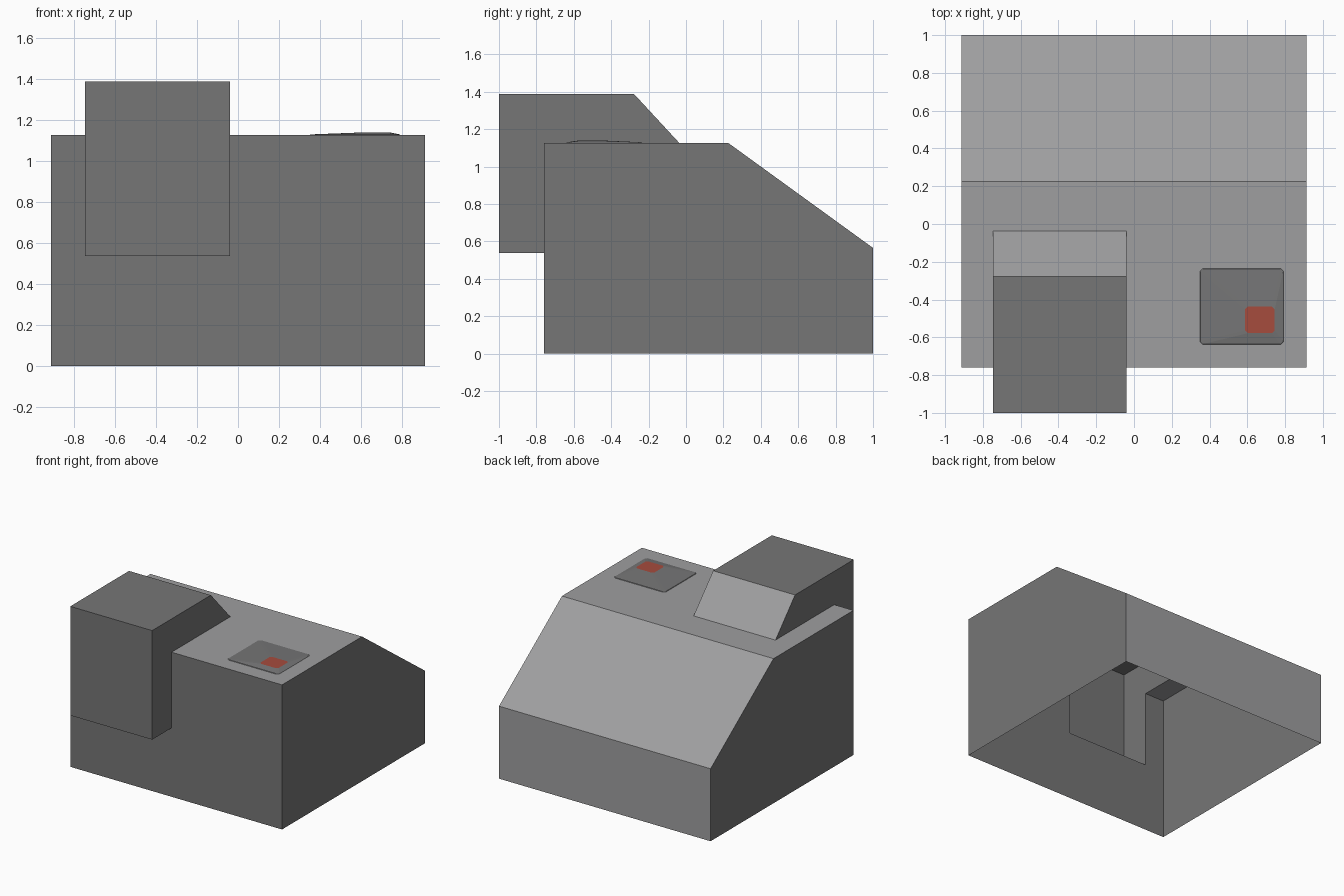
import bpy, bmesh

if "Cube" in bpy.data.objects:
    bpy.data.objects.remove(bpy.data.objects["Cube"])


def material(name, rgb):
    m = bpy.data.materials.new(name)
    m.diffuse_color = (*rgb, 1)
    m.use_nodes = True
    m.node_tree.nodes["Principled BSDF"].inputs["Base Color"].default_value = m.diffuse_color
    return m


dark = material("dark grey", (0.18, 0.18, 0.182))
light = material("light grey", (0.345, 0.345, 0.352))
red = material("red", (0.38, 0.072, 0.048))


def finish(name, bm, mats):
    bmesh.ops.recalc_face_normals(bm, faces=bm.faces)
    me = bpy.data.meshes.new(name)
    bm.to_mesh(me)
    bm.free()
    for m in mats:
        me.materials.append(m)
    ob = bpy.data.objects.new(name, me)
    bpy.context.collection.objects.link(ob)
    return ob


def prism(name, profile, x0, x1):
    """Side profile of (y, z) points extruded along x."""
    bm = bmesh.new()
    face = bm.faces.new([bm.verts.new((x0, y, z)) for y, z in profile])
    ext = bmesh.ops.extrude_face_region(bm, geom=[face])
    verts = [g for g in ext["geom"] if isinstance(g, bmesh.types.BMVert)]
    bmesh.ops.translate(bm, verts=verts, vec=(x1 - x0, 0, 0))
    return finish(name, bm, [dark, light])


ROOF = 1.127

# Main housing and the overhanging box, joined into one shell
housing = prism("housing", [(-0.76, 0), (1, 0), (1, 0.565), (0.225, ROOF), (-0.76, ROOF)],
                -0.912, 0.912)
box = prism("box", [(-1, 0.537), (0.056, 0.537), (0.056, 1.027), (-0.277, 1.387), (-1, 1.387)],
            -0.746, -0.04)
mod = housing.modifiers.new("join", 'BOOLEAN')
mod.operation = 'UNION'
mod.solver = 'EXACT'
mod.object = box
bpy.context.view_layer.objects.active = housing
housing.select_set(True)
bpy.ops.object.modifier_apply(modifier=mod.name)
bpy.data.objects.remove(box)

# Open underside; roof, slopes and back are the lighter grey
bm = bmesh.new()
bm.from_mesh(housing.data)
bmesh.ops.delete(bm, geom=[f for f in bm.faces if all(v.co.z < 0.001 for v in f.verts)],
                 context='FACES')
for f in bm.faces:
    on_roof = f.normal.z > 0.9 and abs(f.calc_center_median().z - ROOF) < 0.01
    f.material_index = int(f.normal.y > 0.3 or on_roof)
bm.to_mesh(housing.data)
bm.free()


# Low button plate rising to a small red pad
def ring(bm, x0, x1, y0, y1, c, z):
    pts = [(x0 + c, y0), (x1 - c, y0), (x1, y0 + c), (x1, y1 - c),
           (x1 - c, y1), (x0 + c, y1), (x0, y1 - c), (x0, y0 + c)]
    return [bm.verts.new((x, y, z)) for x, y in pts]


bm = bmesh.new()
rings = [ring(bm, 0.347, 0.794, -0.64, -0.234, 0.015, ROOF - 0.002),
         ring(bm, 0.352, 0.789, -0.635, -0.239, 0.015, ROOF + 0.003),
         ring(bm, 0.588, 0.745, -0.578, -0.437, 0.015, ROOF + 0.012)]
for a, b in zip(rings, rings[1:]):
    for i in range(8):
        j = (i + 1) % 8
        bm.faces.new([a[i], a[j], b[j], b[i]])
pad = bm.faces.new(rings[-1])
pad.material_index = 1
finish("button_plate", bm, [dark, red])
